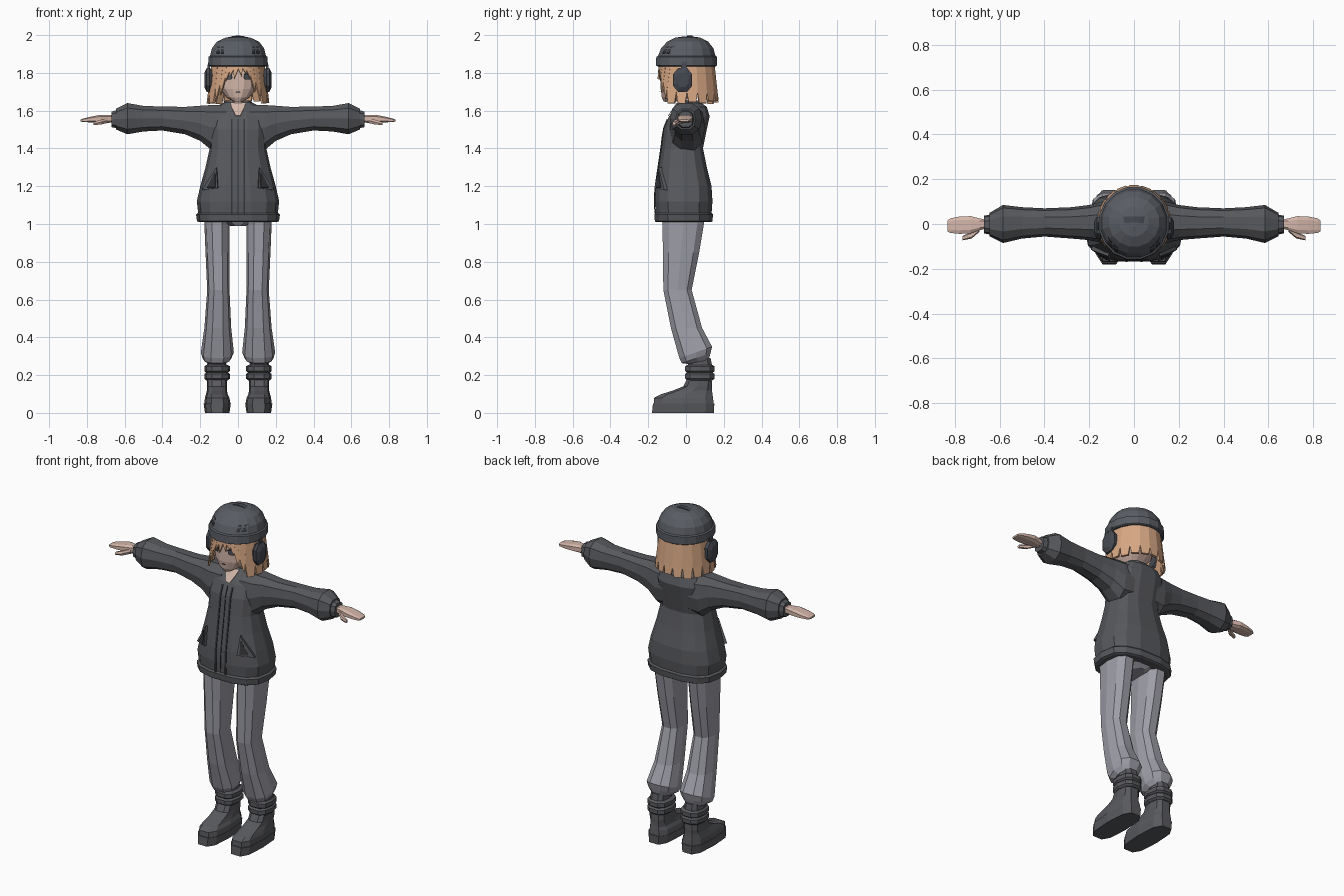
import bpy, bmesh, math, random
from mathutils import Vector
from mathutils.bvhtree import BVHTree

random.seed(4)
if "Cube" in bpy.data.objects:
    bpy.data.objects.remove(bpy.data.objects["Cube"])


def material(name, r, g, b):
    m = bpy.data.materials.new(name)
    m.use_nodes = True
    m.diffuse_color = (r, g, b, 1)
    m.node_tree.nodes["Principled BSDF"].inputs["Base Color"].default_value = (r, g, b, 1)
    return m


JACKET = material("jacket grey", .095, .098, .108)
SEAM = material("seam dark grey", .035, .036, .042)
TROUSER = material("trouser grey", .34, .34, .39)
BOOT = material("boot grey", .1, .102, .113)
HELMET = material("helmet grey", .1, .108, .125)
PADS = material("headphone slate", .06, .066, .08)
SKIN = material("skin", .66, .47, .4)
HAIR = material("ginger hair", .68, .39, .23)
EYE = material("eye slate", .07, .08, .1)


def finish(name, bm, mat, mirror=False, thick=0):
    bmesh.ops.recalc_face_normals(bm, faces=bm.faces)
    me = bpy.data.meshes.new(name)
    bm.to_mesh(me)
    bm.free()
    me.materials.append(mat)
    ob = bpy.data.objects.new(name, me)
    bpy.context.collection.objects.link(ob)
    if thick:
        ob.modifiers.new("thickness", "SOLIDIFY").thickness = thick
    if mirror:
        ob.modifiers.new("mirror", "MIRROR").use_clip = False
    return ob


def loft(name, rings, mat, axis="z", n=10, power=.8, mirror=False):
    """Rings hold the position on the axis, two low/high extents and an optional slope."""
    def bend(v):
        return math.copysign(abs(v) ** power, v)
    angles = [(i + .5) * math.tau / n for i in range(n)]
    shape = [(bend(math.sin(a)), bend(math.cos(a))) for a in angles]
    su, sv = max(p[0] for p in shape), max(p[1] for p in shape)
    bm = bmesh.new()
    loops = []
    for t, u0, u1, v0, v1, *slope in rings:
        loop = []
        for pu, pv in shape:
            u = (u0 + u1) / 2 + (u1 - u0) / 2 * pu / su
            dv = (v1 - v0) / 2 * pv / sv
            v = (v0 + v1) / 2 + dv
            w = t + (slope[0] * dv if slope else 0)
            loop.append(bm.verts.new((u, v, w) if axis == "z" else (w, u, v)))
        loops.append(loop)
    for a, b in zip(loops, loops[1:]):
        for i in range(n):
            j = (i + 1) % n
            bm.faces.new((a[i], a[j], b[j], b[i]))
    bm.faces.new(loops[0])
    bm.faces.new(loops[-1])
    return finish(name, bm, mat, mirror)


def plate(name, target, rows, mat, mirror=True, lift=.004):
    """Thin strip of (x0, x1, z) rows laid onto the front of a part."""
    me = target.data
    tree = BVHTree.FromPolygons([v.co for v in me.vertices], [p.vertices[:] for p in me.polygons])
    bm = bmesh.new()
    last = None
    for x0, x1, z in rows:
        row = []
        for k in range(4):
            x = x0 + (x1 - x0) * k / 3
            hit = tree.ray_cast(Vector((x, -1, z)), Vector((0, 1, 0)))[0]
            y = hit.y if hit else -.1
            row.append(bm.verts.new((x, y - lift, z)))
        if last:
            for k in range(3):
                bm.faces.new((last[k], last[k + 1], row[k + 1], row[k]))
        last = row
    return finish(name, bm, mat, mirror, .004)


# Jacket body, hem band and sleeves
body = loft("jacket_body", [
    (1.05, -.21, .21, -.16, .135), (1.12, -.218, .218, -.165, .14),
    (1.2, -.2, .2, -.16, .135), (1.3, -.172, .172, -.145, .11),
    (1.4, -.15, .15, -.13, .09), (1.5, -.155, .155, -.118, .11),
    (1.57, -.15, .15, -.09, .125), (1.62, -.12, .12, -.055, .11),
    (1.645, -.07, .07, -.04, .075)], JACKET, n=14, power=.75)
loft("hem_band", [
    (1.01, -.205, .205, -.158, .132), (1.015, -.217, .217, -.165, .14),
    (1.05, -.222, .222, -.168, .143), (1.06, -.21, .21, -.16, .135)], JACKET, n=14, power=.75)
loft("sleeve", [
    (.06, -.09, .105, 1.4, 1.63), (.14, -.085, .1, 1.39, 1.63),
    (.2, -.072, .085, 1.44, 1.626), (.28, -.065, .075, 1.475, 1.62),
    (.4, -.056, .07, 1.495, 1.622), (.5, -.065, .075, 1.49, 1.625),
    (.585, -.085, .085, 1.475, 1.64), (.645, -.055, .05, 1.5, 1.61)],
    JACKET, "x", mirror=True)
loft("cuff", [(.64, -.048, .043, 1.507, 1.603), (.67, -.042, .037, 1.513, 1.595)],
     JACKET, "x", mirror=True)
loft("collar", [(1.6, -.085, .085, -.035, .095), (1.655, -.07, .07, -.02, .075)], JACKET, n=12)

# Zip opening, throat and seams
heights = [1.015 + i * .045 for i in range(13)]
plate("zip_edge", body, [(.028, .038, max(z, 1.06)) for z in heights], SEAM, lift=.006)
plate("zip_line", body, [(-.002, .002, max(z, 1.06)) for z in heights], SEAM, False)
plate("throat", body, [(-.012, .012, 1.575), (-.03, .03, 1.61), (-.04, .04, 1.64)], SKIN, False, .008)

# Pocket flaps
bm = bmesh.new()
flap = [(.115, -.145, 1.3), (.108, -.168, 1.19), (.192, -.115, 1.18)]
outer = [bm.verts.new(p) for p in flap]
inner = [bm.verts.new((x * .9, y + .05, z)) for x, y, z in flap]
bm.faces.new(outer)
bm.faces.new(inner)
for i in range(3):
    j = (i + 1) % 3
    bm.faces.new((outer[i], outer[j], inner[j], inner[i]))
pocket = finish("pocket_flap", bm, JACKET, True)
plate("pocket_opening", pocket, [(.122, .165, 1.195), (.122, .145, 1.23), (.12, .125, 1.275)], SEAM)

# Hands
loft("hand", [
    (.66, -.02, .02, 1.538, 1.575), (.69, -.028, .025, 1.535, 1.578),
    (.73, -.042, .035, 1.537, 1.578), (.78, -.044, .033, 1.538, 1.568),
    (.82, -.04, .025, 1.54, 1.558), (.833, -.034, .015, 1.543, 1.553)],
    SKIN, "x", n=8, power=.6, mirror=True)
loft("thumb", [
    (.69, -.035, -.005, 1.535, 1.562), (.725, -.065, -.035, 1.527, 1.552),
    (.765, -.073, -.053, 1.523, 1.54)], SKIN, "x", n=6, mirror=True)

# Trousers
loft("trouser_leg", [
    (1.06, .03, .18, -.13, .1), (1.0, .045, .178, -.125, .095),
    (.85, .045, .172, -.122, .07), (.65, .045, .163, -.12, .03),
    (.45, .036, .178, -.08, .085), (.32, .022, .197, -.035, .138, .35),
    (.29, .035, .188, -.022, .13, .35), (.27, .06, .165, .01, .12, .2)],
    TROUSER, mirror=True)
loft("trouser_seat", [(.99, -.04, .04, -.1, .07), (1.02, -.12, .12, -.12, .1),
                      (1.08, -.17, .17, -.13, .11)], TROUSER)

# Boots
loft("boot_foot", [
    (.05, .04, .178, -.17, .146), (.08, .045, .175, -.168, .143),
    (.098, .055, .17, -.135, .14), (.118, .058, .165, -.07, .138),
    (.14, .058, .165, -.015, .138), (.19, .058, .165, .012, .135)],
    BOOT, power=.65, mirror=True)
loft("boot_sole", [(0, .045, .175, -.18, .148), (.05, .038, .182, -.175, .15)],
     BOOT, power=.65, mirror=True)
for name, z in (("lower", .172), ("upper", .212)):
    loft("boot_cuff_" + name, [
        (z, .055, .168, .008, .14), (z + .01, .042, .178, -.005, .152),
        (z + .034, .042, .178, -.005, .152), (z + .042, .055, .168, .008, .14)],
        BOOT, mirror=True)
loft("boot_lining", [(.24, .06, .165, .01, .14), (.29, .065, .16, .015, .13)], BOOT, mirror=True)

# Head and neck
loft("neck", [(1.58, -.04, .04, -.035, .045), (1.69, -.036, .036, -.05, .04)], SKIN, n=8)
head = loft("head", [
    (1.648, -.025, .025, -.118, -.03), (1.67, -.062, .062, -.128, .04),
    (1.715, -.096, .096, -.134, .09), (1.78, -.112, .112, -.134, .12),
    (1.86, -.118, .118, -.13, .13)], SKIN, n=14)
plate("eye", head, [(.038, .066, 1.764), (.03, .076, 1.776), (.034, .074, 1.788)], EYE)
plate("eyelash", head, [(.026, .078, 1.788), (.034, .082, 1.796)], SEAM)
plate("mouth", head, [(-.012, .012, 1.698), (-.01, .01, 1.701)], SEAM, False)


# Hair: a rounded curtain with separate pointed tips, then the fringe
def hair_point(degrees, z):
    drop = (1.86 - z) / .22
    a = math.radians(degrees)
    return ((.14 + .026 * drop) * math.sin(a), .005 + (.147 + .024 * drop) * math.cos(a), z)


bm = bmesh.new()
step = 20
for start in range(-130, 130, step):
    mid = start + step / 2
    rows = [(1.87, 10), (1.78, 10), (1.7, 10), (1.636 + random.uniform(0, .02), 7)]
    last = None
    for z, half in rows:
        row = [bm.verts.new(hair_point(mid + d * half, z)) for d in (-1, 1)]
        if last:
            bm.faces.new((last[0], last[1], row[1], row[0]))
        last = row
bmesh.ops.remove_doubles(bm, verts=bm.verts, dist=.0005)
finish("hair_curtain", bm, HAIR, thick=.012)

bm = bmesh.new()
for side in (-1, 1):
    for centre, half, tip in ((136, 10, 1.655), (147, 8, 1.69), (157, 7, 1.765), (166, 7, 1.79), (175, 6, 1.775)):
        tip += side * .008
        top = [bm.verts.new(hair_point(side * (centre + d), 1.86)) for d in (-half, half)]
        middle = [bm.verts.new(hair_point(side * (centre + d * .75), (1.86 + tip) / 2)) for d in (-half, half)]
        end = bm.verts.new(hair_point(side * (centre - 3), tip))
        bm.faces.new((top[0], top[1], middle[1], middle[0]))
        bm.faces.new((middle[0], middle[1], end))
finish("fringe", bm, HAIR, thick=.01)

# Helmet with rim and front badges
helmet = loft("helmet", [
    (1.835, -.15, .15, -.15, .158), (1.84, -.157, .157, -.16, .165),
    (1.885, -.157, .157, -.157, .165), (1.89, -.148, .148, -.148, .156),
    (1.93, -.138, .138, -.132, .145), (1.965, -.112, .112, -.1, .118),
    (1.987, -.065, .065, -.055, .075), (1.993, -.02, .02, -.012, .03)],
    HELMET, n=16, power=1)
for name, x in (("inner", .075), ("outer", .1)):
    plate("badge_" + name, helmet, [(x, x + .016, 1.905), (x, x + .016, 1.94)], SEAM)

# Headphones: band over the top and an ear cup on each side
bm = bmesh.new()
last = None
for i in range(17):
    a = math.pi * i / 16
    x, z = .163 * math.cos(a), 1.81 + .188 * math.sin(a)
    y = -.015 + .035 * math.sin(a)
    row = [bm.verts.new((x, y + d, z)) for d in (-.014, .014)]
    if last:
        bm.faces.new((last[0], last[1], row[1], row[0]))
    last = row
finish("headband", bm, PADS, thick=.012)
loft("ear_cup", [
    (.135, -.055, .025, 1.715, 1.815), (.15, -.068, .032, 1.7, 1.825),
    (.166, -.068, .032, 1.7, 1.825), (.178, -.045, .012, 1.725, 1.8)],
    PADS, "x", n=8, mirror=True)
